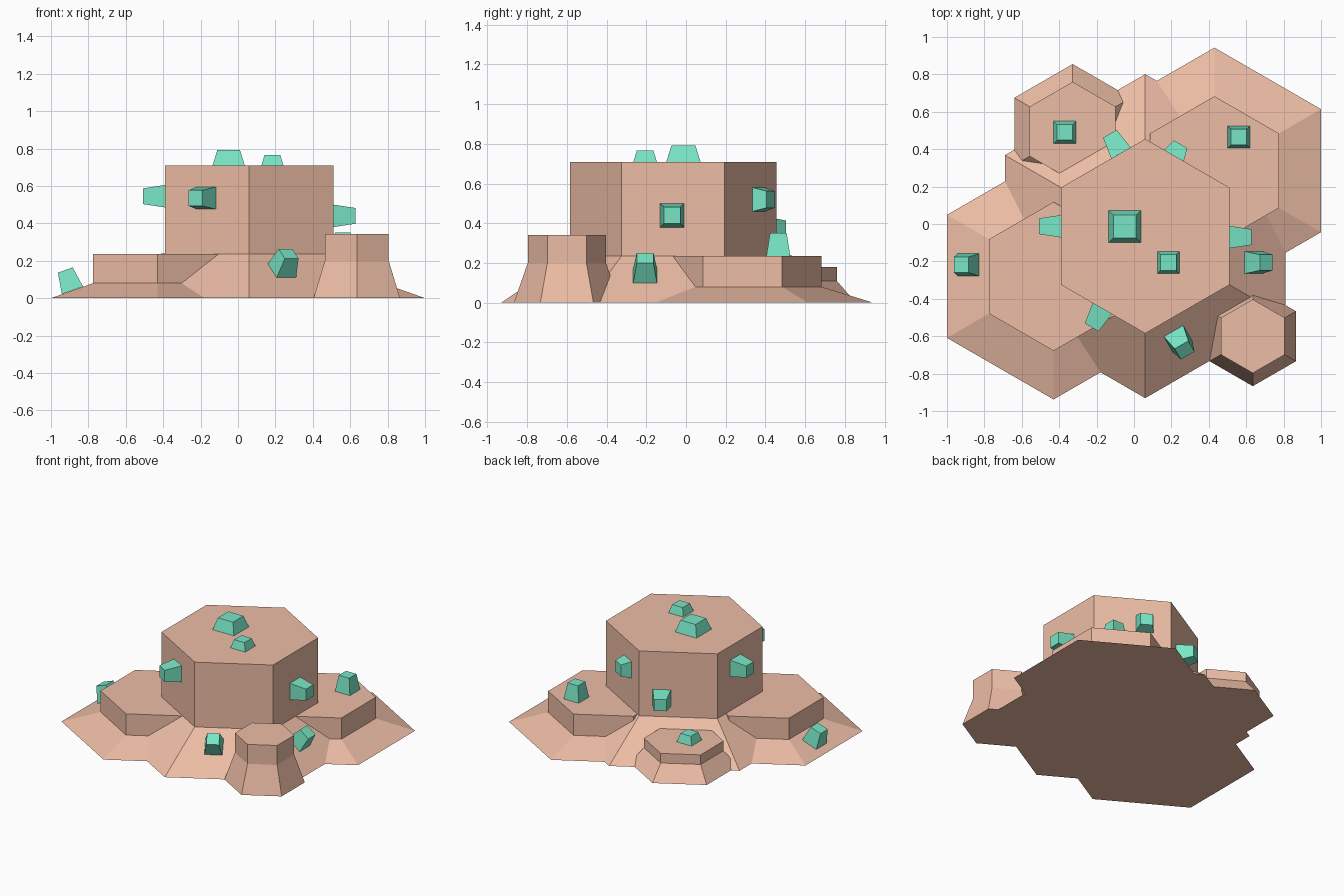
import bpy, bmesh, math
from mathutils import Vector, Matrix

if "Cube" in bpy.data.objects:
    bpy.data.objects.remove(bpy.data.objects["Cube"])


def material(name, rgb):
    m = bpy.data.materials.new(name)
    m.diffuse_color = (*rgb, 1)
    m.use_nodes = True
    m.node_tree.nodes["Principled BSDF"].inputs["Base Color"].default_value = m.diffuse_color
    return m


ROCK = material("rock", (0.85, 0.51, 0.38))
CRYSTAL = material("crystal", (0.19, 0.79, 0.56))


def loft(name, rings, mat, matrix=Matrix()):
    """Closed solid through equal-sided rings of points, bottom to top."""
    bm = bmesh.new()
    loops = [[bm.verts.new(matrix @ Vector(p)) for p in r] for r in rings]
    n = len(loops[0])
    for a, b in zip(loops, loops[1:]):
        for i in range(n):
            j = (i + 1) % n
            bm.faces.new((a[i], a[j], b[j], b[i]))
    bm.faces.new(loops[0][::-1])
    bm.faces.new(loops[-1])
    bmesh.ops.recalc_face_normals(bm, faces=bm.faces)
    me = bpy.data.meshes.new(name)
    bm.to_mesh(me)
    bm.free()
    me.materials.append(mat)
    ob = bpy.data.objects.new(name, me)
    bpy.context.collection.objects.link(ob)


def polygon(n, r, z, start):
    return [(r * math.cos(start + math.tau * i / n),
             r * math.sin(start + math.tau * i / n), z) for i in range(n)]


# Hexagonal rock columns: flared skirt, then straight sides
def column(name, x, y, base_r, top_r, skirt_z, top_z):
    rings = [polygon(6, r, z, math.pi / 2)
             for r, z in ((base_r, 0), (top_r, skirt_z), (top_r, top_z))]
    loft(name, rings, ROCK, Matrix.Translation((x, y, 0)))


column("main_column", 0.06, -0.065, 0.866, 0.52, 0.235, 0.708)
column("left_step", -0.43, -0.28, 0.658, 0.398, 0.08, 0.235)
column("right_step", 0.43, 0.285, 0.658, 0.398, 0.08, 0.235)
column("back_small_column", -0.328, 0.495, 0.36, 0.265, 0.11, 0.18)
column("front_small_column", 0.635, -0.6, 0.267, 0.197, 0.2, 0.342)


# Tapered square crystals growing out of a surface point along its normal
def crystal(name, pos, normal, length, half=0.06):
    n = Vector(normal).normalized()
    side = Vector((0, 0, 1)).cross(n)
    side = side.normalized() if side.length > 1e-4 else Vector((1, 0, 0))
    rot = Matrix((side, n.cross(side), n)).transposed().to_4x4()
    rings = [polygon(4, h * math.sqrt(2), z, math.pi / 4)
             for h, z in ((half, 0), (half * 0.7, length))]
    loft(name, rings, CRYSTAL, Matrix.Translation(pos) @ rot)


UP = (0, 0, 1)
C, S = 0.5, 0.866
crystal("top_crystal_large", (-0.05, -0.013, 0.706), UP, 0.085, 0.087)
crystal("top_crystal_small", (0.184, -0.206, 0.706), UP, 0.06)
crystal("right_step_crystal", (0.56, 0.465, 0.235), UP, 0.115)
crystal("back_column_crystal", (-0.37, 0.49, 0.18), UP, 0.06)

crystal("left_wall_crystal", (-0.39, -0.012, 0.545), (-1, 0, 0), 0.118)
crystal("right_wall_crystal", (0.51, -0.07, 0.44), (1, 0, 0), 0.118)
crystal("front_left_wall_crystal", (-0.168, -0.45, 0.535), (-C, -S, 0), 0.118)
crystal("back_left_wall_crystal", (-0.07, 0.38, 0.372), (-C, S, 0), 0.118)
crystal("back_right_wall_crystal", (0.214, 0.366, 0.52), (C, S, 0), 0.07)

crystal("right_skirt_crystal", (0.637, -0.206, 0.135), (0.617, 0, 0.787), 0.115)
crystal("front_skirt_crystal", (0.235, -0.613, 0.147),
        (0.617 * C, -0.617 * S, 0.787), 0.115)
crystal("left_skirt_crystal", (-0.885, -0.218, 0.042), (-0.335, 0, 0.942), 0.115)
